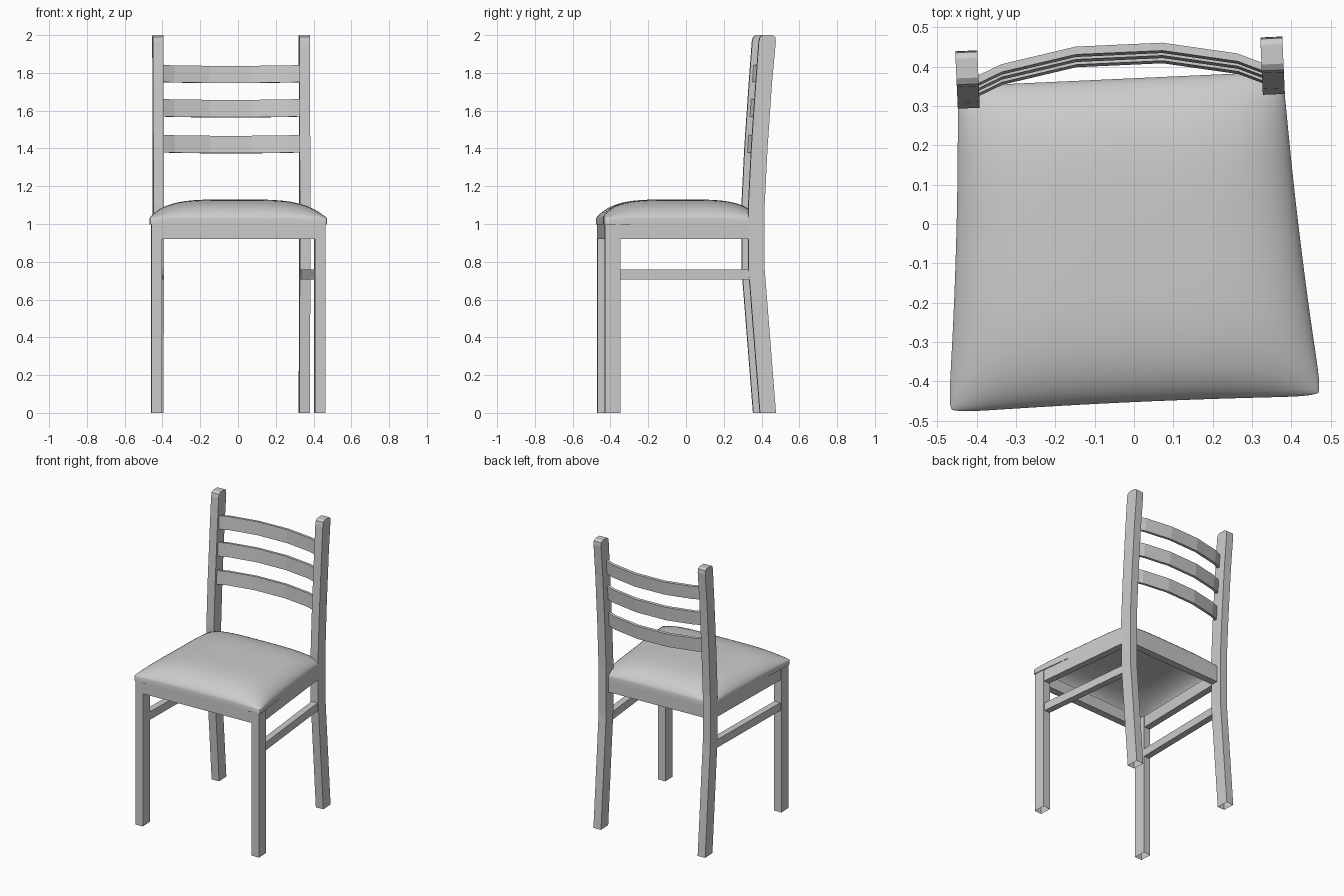
import bpy, math
from mathutils import Matrix

if "Cube" in bpy.data.objects:
    bpy.data.objects.remove(bpy.data.objects["Cube"])

# The whole chair stands slightly turned about z
PLACE = Matrix.Rotation(math.radians(2.6), 4, 'Z') @ Matrix.Translation((-0.018, 0, 0))


def make(name, verts, faces, mirror=False):
    me = bpy.data.meshes.new(name)
    me.from_pydata(verts, [], faces)
    ob = bpy.data.objects.new(name, me)
    bpy.context.collection.objects.link(ob)
    ob.matrix_world = PLACE
    if mirror:
        m = ob.modifiers.new("mirror", 'MIRROR')
        m.use_clip = False
        m.use_mirror_merge = False
    return ob


def prism(name, plan, z0, z1, mirror=False, open_bottom=False):
    """Counter-clockwise plan outline extruded from z0 to z1."""
    n = len(plan)
    verts = [(x, y, z) for z in (z0, z1) for x, y in plan]
    faces = [(i, (i + 1) % n, n + (i + 1) % n, n + i) for i in range(n)]
    faces.append(tuple(range(n, 2 * n)))
    if not open_bottom:
        faces.append(tuple(reversed(range(n))))
    return make(name, verts, faces, mirror)


def rect(x0, x1, y0, y1):
    return [(x0, y0), (x1, y0), (x1, y1), (x0, y1)]


# Front legs (open at the foot)
prism("front_leg", rect(0.405, 0.46, -0.45, -0.368), 0, 1.0, True, True)

# Back posts: curved side profile with rounded top, open at the foot
front = [(0.374, 0), (0.314, 0.76), (0.313, 1.1), (0.328, 1.4),
         (0.352, 1.75), (0.368, 1.965), (0.374, 1.99), (0.39, 2.0)]
back = [(0.459, 0), (0.399, 0.76), (0.399, 1.1), (0.414, 1.4),
        (0.438, 1.75), (0.458, 1.965), (0.455, 1.99), (0.44, 2.0)]
verts, faces = [], []
for f, b in zip(front, back):
    verts += [(0.36, *f), (0.416, *f), (0.416, *b), (0.36, *b)]
for r in range(len(front) - 1):
    for i in range(4):
        j = (i + 1) % 4
        faces.append((4 * r + i, 4 * r + j, 4 * r + 4 + j, 4 * r + 4 + i))
e = 4 * (len(front) - 1)
faces.append((e, e + 1, e + 2, e + 3))
make("back_post", verts, faces, True)

# Seat rails and side stretchers
prism("front_rail", rect(-0.405, 0.405, -0.449, -0.40), 0.92, 1.0)
prism("back_rail", rect(-0.36, 0.36, 0.32, 0.369), 0.92, 1.0)
prism("side_rail", [(0.41, -0.368), (0.456, -0.368), (0.412, 0.33), (0.365, 0.33)],
      0.92, 1.0, True)
prism("side_stretcher", [(0.408, -0.37), (0.452, -0.37), (0.41, 0.34), (0.365, 0.34)],
      0.705, 0.76, True)

# Padded seat: domed shell with concave sides and a short vertical skirt
N = 32


def seat_point(a, b):
    u, v = math.sin(a * math.pi / 2), math.sin(b * math.pi / 2)
    corner = 1 - 0.02 * (u * v) ** 16
    t = (v + 1) / 2
    half = 0.476 - 0.095 * t + 0.033 * t * t
    x = u * half * corner
    y = (-0.041 + v * 0.411) * corner
    if v < 0:
        y += 0.007 * (u * u) * v
    dome = (max(0, 1 - u ** 4) * max(0, 1 - v ** 4)) ** 0.65
    return x, y, 1.03 + 0.10 * dome


steps = [-1 + 2 * i / N for i in range(N + 1)]
verts = [seat_point(a, b) for b in steps for a in steps]
W = N + 1
faces = [(r * W + c, r * W + c + 1, (r + 1) * W + c + 1, (r + 1) * W + c)
         for r in range(N) for c in range(N)]
ring = ([c for c in range(N)] + [r * W + N for r in range(N)]
        + [N * W + c for c in range(N, 0, -1)] + [r * W for r in range(N, 0, -1)])
base = len(verts)
verts += [(verts[i][0], verts[i][1], 0.998) for i in ring]
k = len(ring)
faces += [(base + i, base + (i + 1) % k, ring[(i + 1) % k], ring[i]) for i in range(k)]
seat = make("seat", verts, faces)
seat.data.shade_smooth()

# Back slats: faceted bow, tilted with the lean of the posts
bow = [(-0.37, 0.066), (-0.30, 0.036), (-0.11, 0), (0.11, 0), (0.30, 0.036), (0.37, 0.066)]
LEAN = 0.07
for n, (z0, z1) in enumerate([(1.378, 1.47), (1.568, 1.66), (1.75, 1.84)]):
    verts, faces = [], []
    for x, d in bow:
        for z, thick in ((z0, 0.02), (z0, 0), (z1, 0), (z1, 0.02)):
            verts.append((x, 0.457 + LEAN * (z - 1.84) - d - thick,
                          z + LEAN * (d + thick - 0.06)))
    for s in range(len(bow) - 1):
        for i in range(4):
            j = (i + 1) % 4
            faces.append((4 * s + j, 4 * s + i, 4 * s + 4 + i, 4 * s + 4 + j))
    faces += [(0, 1, 2, 3), (23, 22, 21, 20)]
    make(f"back_slat_{n + 1}", verts, faces)

# Consistent outward normals on the closed slats
import bmesh
for ob in bpy.data.objects:
    if ob.name.startswith("back_"):
        bm = bmesh.new()
        bm.from_mesh(ob.data)
        bmesh.ops.recalc_face_normals(bm, faces=bm.faces)
        bm.to_mesh(ob.data)
        bm.free()
